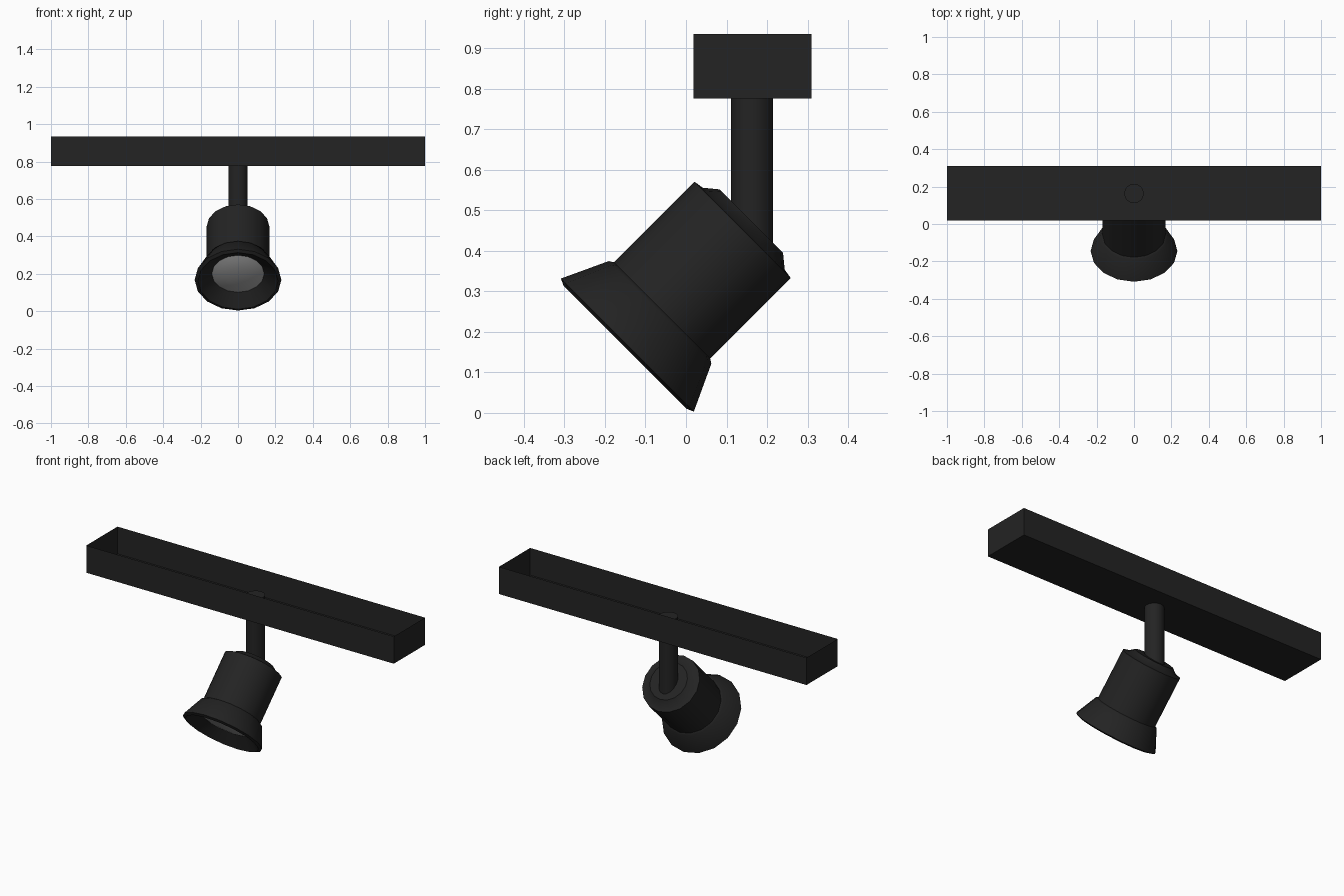
import bpy, bmesh, math
from mathutils import Matrix

if "Cube" in bpy.data.objects:
    bpy.data.objects.remove(bpy.data.objects["Cube"])


def material(name, col):
    m = bpy.data.materials.new(name)
    m.diffuse_color = (*col, 1)
    m.use_nodes = True
    m.node_tree.nodes["Principled BSDF"].inputs["Base Color"].default_value = m.diffuse_color
    return m


BLACK = material("matte black", (0.017, 0.017, 0.017))
GREY = material("lens grey", (0.42, 0.42, 0.42))


def finish(name, bm, mat, smooth=None):
    me = bpy.data.meshes.new(name)
    bm.to_mesh(me)
    bm.free()
    me.materials.append(mat)
    ob = bpy.data.objects.new(name, me)
    bpy.context.collection.objects.link(ob)
    if smooth:
        bpy.ops.object.select_all(action='DESELECT')
        ob.select_set(True)
        bpy.context.view_layer.objects.active = ob
        bpy.ops.object.shade_smooth_by_angle(angle=math.radians(smooth))
    return ob


def lathe(name, profile, mat, matrix, sides=16, smooth=35):
    """Revolve (radius, height) points about local z; radius 0 closes to a point."""
    bm = bmesh.new()
    rings = []
    for r, h in profile:
        n = sides if r > 0 else 1
        rings.append([bm.verts.new((r * math.cos(2 * math.pi * i / sides),
                                    r * math.sin(2 * math.pi * i / sides), h))
                      for i in range(n)])
    for a, b in zip(rings, rings[1:]):
        for i in range(sides):
            j = (i + 1) % sides
            quad = [a[i % len(a)], a[j % len(a)], b[j % len(b)], b[i % len(b)]]
            bm.faces.new(list(dict.fromkeys(quad)))
    bm.transform(matrix)
    return finish(name, bm, mat, smooth)


# track: thin tray, open at the top
bm = bmesh.new()
bmesh.ops.create_cube(bm, size=1, matrix=Matrix.Translation((0, 0.164, 0.855))
                      @ Matrix.Diagonal((2, 0.29, 0.16, 1)))
bmesh.ops.delete(bm, geom=[f for f in bm.faces if f.normal.z > 0.5], context='FACES_ONLY')
finish("track", bm, BLACK)

# stem: hangs from the track into the back of the lamp head
lathe("stem", [(0, 0.40), (0.052, 0.40), (0.052, 0.858), (0, 0.858)], BLACK,
      Matrix.Translation((0, 0.163, 0)))

# lamp head: can with flared rim and recessed mouth, tilted 45 degrees down
tilt = Matrix.Translation((0, -0.156, 0.156)) @ Matrix.Rotation(math.radians(135), 4, 'X')
lathe("lamp_head", [(0, -0.449), (0.11, -0.449), (0.143, -0.422), (0.168, -0.418),
                    (0.168, -0.137), (0.179, -0.130), (0.232, -0.016), (0.214, -0.008),
                    (0.14, -0.062)], BLACK, tilt)

# lens: shallow dome at the bottom of the mouth
lathe("lens", [(0.14, -0.062), (0.11, -0.053), (0.06, -0.045), (0, -0.042)], GREY, tilt)
